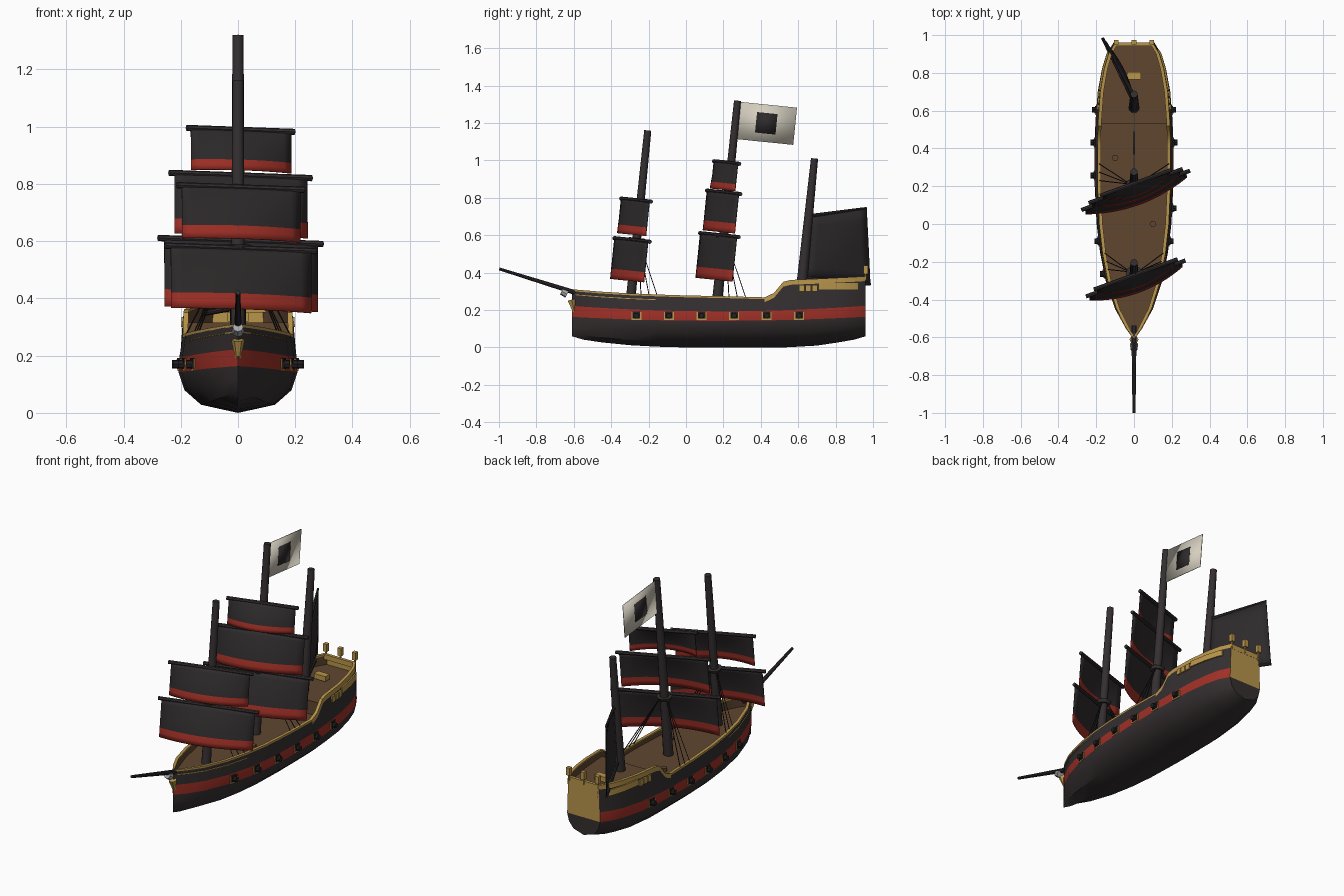
import bpy, bmesh, math
from mathutils import Vector, Matrix

if "Cube" in bpy.data.objects:
    bpy.data.objects.remove(bpy.data.objects["Cube"])


def material(name, rgb):
    m = bpy.data.materials.new(name)
    m.use_nodes = True
    m.diffuse_color = (*rgb, 1)
    node = next(n for n in m.node_tree.nodes if n.type == 'BSDF_PRINCIPLED')
    node.inputs["Base Color"].default_value = (*rgb, 1)
    return m


BLACK = material("charred wood", (.035, .028, .029))
CLOTH = material("black cloth", (.027, .023, .024))
RED = material("deep red", (.36, .03, .02))
GOLD = material("old gold", (.48, .3, .07))
DECK = material("brown planks", (.115, .062, .03))
PALE = material("pale cloth", (.66, .62, .52))
IRON = material("dark iron", (.016, .014, .015))
GREY = material("grey stone", (.4, .4, .4))


def make(name, verts, faces, mats, rule=None, thick=0):
    me = bpy.data.meshes.new(name)
    me.from_pydata([tuple(v) for v in verts], [], faces)
    for m in mats:
        me.materials.append(m)
    bm = bmesh.new()
    bm.from_mesh(me)
    bmesh.ops.recalc_face_normals(bm, faces=bm.faces)
    bm.to_mesh(me)
    bm.free()
    if rule:
        for p in me.polygons:
            p.material_index = rule(p)
    ob = bpy.data.objects.new(name, me)
    bpy.context.collection.objects.link(ob)
    if thick:
        mod = ob.modifiers.new("thickness", 'SOLIDIFY')
        mod.thickness, mod.offset = thick, 0
    bpy.ops.object.select_all(action='DESELECT')
    bpy.context.view_layer.objects.active = ob
    ob.select_set(True)
    bpy.ops.object.shade_smooth_by_angle(angle=math.radians(32))
    return ob


def loft(name, rings, mats, closed=True, caps=True, rule=None, thick=0, extra=()):
    n = len(rings[0])
    faces = [(a * n + j, a * n + (j + 1) % n, (a + 1) * n + (j + 1) % n, (a + 1) * n + j)
             for a in range(len(rings) - 1) for j in range(n if closed else n - 1)]
    if closed and caps:
        faces += [tuple(range(n)), tuple((len(rings) - 1) * n + j for j in range(n))]
    return make(name, [v for r in rings for v in r], faces + list(extra), mats, rule, thick)


def rod(name, a, b, r1, r2, mat, sides=10):
    a, b = Vector(a), Vector(b)
    q = (b - a).to_track_quat('Z', 'Y')
    ring = [Vector((math.cos(t), math.sin(t), 0))
            for t in (2 * math.pi * i / sides for i in range(sides))]
    return loft(name, [[p + q @ (v * r) for v in ring] for p, r in ((a, r1), (b, r2))], [mat])


def box(name, c, s, mat):
    x, y, z = (v / 2 for v in s)
    ring = [(-x, -y), (x, -y), (x, y), (-x, y)]
    return loft(name, [[Vector(c) + Vector((*p, h)) for p in ring] for h in (-z, z)], [mat])


# Hull stations: y, half width, keel height, rail height
ST = [(-.61, 0, .06, .305), (-.55, .045, .042, .3), (-.45, .1, .027, .292), (-.3, .15, .012, .283),
      (-.15, .18, .004, .277), (0, .198, 0, .272), (.2, .208, 0, .268), (.42, .208, 0, .262),
      (.47, .207, 0, .285), (.52, .205, 0, .345), (.56, .203, .002, .355), (.7, .192, .01, .361),
      (.82, .17, .028, .367), (.9, .145, .042, .371), (.96, .108, .06, .375)]


def station(y):
    for a, b in zip(ST, ST[1:]):
        if y <= b[0]:
            t = (y - a[0]) / (b[0] - a[0])
            return [p + (q - p) * t for p, q in zip(a, b)]
    return ST[-1]


def section(y):
    _, w, keel, top = station(y)
    t = ((y - .17) / .79) ** 2
    low, high = .142 + .022 * t, .193 + .03 * t
    d = low - keel
    return [(0, keel), (.62 * w, keel + .2 * d), (.9 * w, keel + .56 * d), (w, low),
            (.985 * w, high), (.94 * w, top - .02), (.93 * w, top)]


def side_x(y, z):
    s = section(y)
    for (xa, za), (xb, zb) in zip(s, s[1:]):
        if z <= zb:
            return xa + (xb - xa) * (z - za) / (zb - za)
    return s[-1][0]


rings = []
for st in ST:
    half = section(st[0])
    rings.append([(-x, st[0], z) for x, z in half[:0:-1]] + [(x, st[0], z) for x, z in half])
n = len(rings[0])
k = (len(ST) - 1) * n
transom = [(k + j, k + j + 1, k + n - 2 - j, k + n - 1 - j) for j in range(n // 2 - 1)]
transom.append((k + n // 2 - 1, k + n // 2, k + n // 2 + 1))
row_count = n - 1


def hull_colour(p):
    if p.index >= (len(ST) - 1) * row_count:
        return 2 if p.center.z > .15 else 0
    level = min(p.index % row_count, row_count - 1 - p.index % row_count)
    return 1 if level == 2 else 2 if level == 0 and p.center.y > .42 else 0


loft("hull", rings, [BLACK, RED, GOLD], closed=False, rule=hull_colour, extra=transom)

# Deck with a raised aft part
deck = [(s[0], .235) for s in ST if s[0] < .53] + [(.53, .235), (.53, .315)]
deck += [(s[0], .315) for s in ST if s[0] > .53]
loft("deck", [[(-side_x(y, z) + .003 * (y > -.6), y, z), (side_x(y, z) - .003 * (y > -.6), y, z)]
              for y, z in deck], [DECK], closed=False)


# Strips that follow the side of the hull
def side_strip(name, y0, y1, lo, hi, inner, outer, mat):
    ys = sorted({y0, y1} | {s[0] for s in ST if y0 < s[0] < y1})
    for side, label in ((1, "left"), (-1, "right")):
        strip = []
        for y in ys:
            a, b = lo(y), hi(y)
            strip.append([(side * max(side_x(y, z) + o, 0), y, z)
                          for z, o in ((a, inner), (a, outer), (b, outer), (b, inner))])
        loft(f"{name}_{label}", strip, [mat])


def top(y):
    return station(y)[3]


side_strip("inner_bulwark", -.59, .96, lambda y: .22 if y < .53 else .3, top, -.014, -.003, DECK)
side_strip("rail", -.6, .96, lambda y: top(y) - .004, lambda y: top(y) + .006, -.018, 0, GOLD)
side_strip("bow_trim", -.59, -.16, lambda y: top(y) - .024, lambda y: top(y) - .02, 0, .003, GOLD)
side_strip("stern_window_long", .71, .92, lambda y: .31, lambda y: .345, -.01, .008, GOLD)
for i in range(3):
    y = .605 + i * .035
    side_strip(f"stern_window_{i}", y, y + .028, lambda y: .3, lambda y: .335, -.01, .009, GOLD)
box("stern_rail", (0, .952, .365), (.2, .018, .03), GOLD)

# Cannons in their ports
for i in range(6):
    y = -.265 + i * .174
    side_strip(f"port_frame_{i}", y - .027, y + .027, lambda y: .147, lambda y: .19, -.01, .004, GOLD)
    side_strip(f"port_{i}", y - .02, y + .02, lambda y: .155, lambda y: .192, -.01, .008, IRON)
    for side in (1, -1):
        x = side * side_x(y, .17)
        rod(f"cannon_{i}_{side}", (x * .9, y, .17), (x + side * .024, y, .17), .017, .015, IRON, 8)

# Stern lanterns, bench, hatches
for x in (-.095, 0, .095):
    box(f"lantern_{x}", (x, .962, .415), (.024, .024, .045), GOLD)
    rod(f"lantern_post_{x}", (x, .96, .36), (x, .96, .395), .006, .006, GOLD, 6)
box("bench", (0, .785, .335), (.075, .04, .03), GOLD)
for x, y in ((-.1, .35), (.1, 0)):
    rod(f"capstan_{x}", (x, y, .23), (x, y, .255), .018, .018, DECK, 6)

# Bow
rod("bowsprit", (0, -.54, .277), (0, -.998, .42), .014, .008, BLACK)
rod("figurehead_body", (0, -.59, .165), (0, -.612, .255), .004, .024, GOLD, 6)
rod("figurehead_collar", (0, -.635, .285), (0, -.665, .3), .022, .018, GREY, 8)

# Masts and square sails, built in the frame of each raked mast
RAKE = Matrix.Rotation(math.radians(-5.8), 4, 'X')
BRACE = Matrix.Rotation(math.radians(20), 4, 'Z')


def mast(name, y, z, length, r):
    m = Matrix.Translation((0, y, z)) @ RAKE
    rod(name, m @ Vector((0, 0, -.02)), m @ Vector((0, 0, length)), r, .019, BLACK, 12)
    return m


def square_sail(name, m, yard_h, foot_h, half):
    f = m @ BRACE
    rod(name + "_yard", f @ Vector((-half, -.026, yard_h)), f @ Vector((half, -.026, yard_h)),
        .011, .011, BLACK, 8)
    w, nx, nz = half * .93, 12, 8
    grid = []
    for i in range(nz + 1):
        t = i / nz
        row = []
        for j in range(nx + 1):
            u = 2 * j / nx - 1
            bulge = .05 * (1 - u * u) * math.sin(t * math.pi / 2)
            row.append(f @ Vector((u * w, -.03 - bulge, yard_h + (foot_h - yard_h) * t)))
        grid.append(row)
    loft(name, grid, [CLOTH, RED], closed=False, thick=.006,
         rule=lambda p: int(p.index // nx >= nz - 2))


fore = mast("fore_mast", -.3, .22, .945, .026)
main = mast("main_mast", .165, .23, 1.095, .028)
mizzen = mast("mizzen_mast", .615, .3, .714, .029)
square_sail("fore_course", fore, .354, .135, .28)
square_sail("fore_topsail", fore, .568, .382, .236)
square_sail("main_course", main, .37, .13, .306)
square_sail("main_topsail", main, .6, .387, .265)
square_sail("main_topgallant", main, .76, .613, .2)

# Mast platforms and shrouds
for name, m, y in (("fore", fore, -.24), ("main", main, .23)):
    rod(name + "_platform", m @ Vector((0, 0, .35)), m @ Vector((0, 0, .368)), .036, .044, BLACK)
    for side in (1, -1):
        for i in range(3):
            foot_y = y + i * .045
            rod(f"{name}_shroud_{side}_{i}", m @ Vector((side * .02, .01, .36)),
                (side * (side_x(foot_y, .26) - .008), foot_y, .265), .0025, .0025, IRON, 4)

# Fore-and-aft sail on the aft mast
A, B = Vector((0, .675, .705)), Vector((-.15, .965, .745))
C, D = Vector((0, .645, .37)), Vector((-.167, .985, .338))
grid = []
for i in range(7):
    t = i / 6
    p, q = A.lerp(C, t), B.lerp(D, t)
    grid.append([p.lerp(q, u / 8) + Vector((.025 * math.sin(math.pi * u / 8) * math.sin(math.pi * t), 0, 0))
                 for u in range(9)])
loft("mizzen_sail", grid, [CLOTH], closed=False, thick=.006)
rod("gaff", A, B, .01, .006, BLACK, 8)
rod("boom", C, D, .011, .008, BLACK, 8)


# Flag with a dark square on each face
def panel(name, y0, y1, z0, z1, mat, thick):
    pts = [main @ Vector((0, y, z)) for y, z in ((y0, z0), (y1, z0), (y1, z1), (y0, z1))]
    make(name, pts, [(0, 1, 2, 3)], [mat], thick=thick)


panel("flag", .015, .32, .89, 1.09, PALE, .004)
panel("flag_emblem", .11, .22, .935, 1.045, CLOTH, .008)
